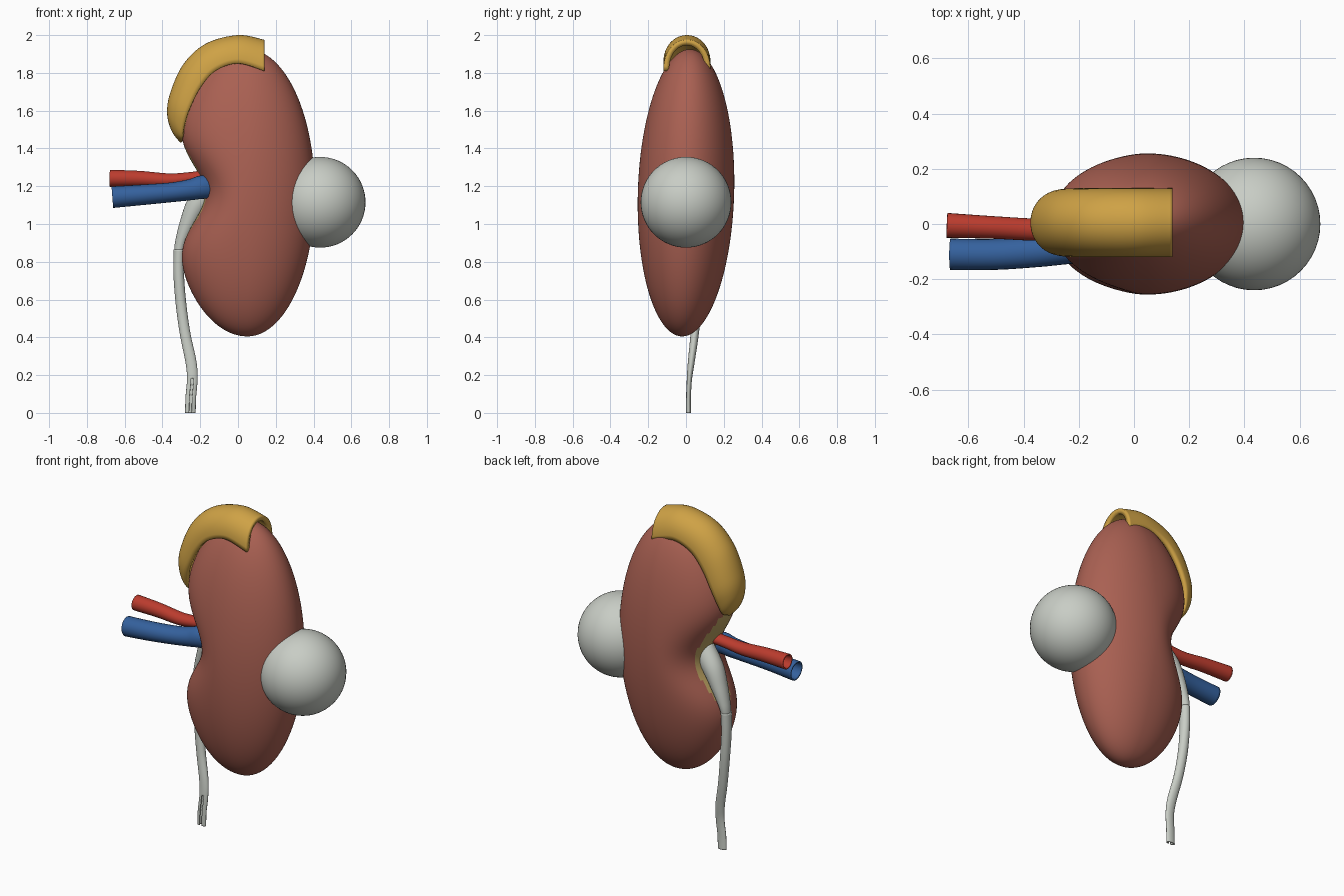
import bpy, math
from mathutils import Vector

cube = bpy.data.objects.get("Cube")
if cube:
    bpy.data.objects.remove(cube, do_unlink=True)


def material(name, rgb):
    m = bpy.data.materials.new(name)
    m.use_nodes = True
    m.diffuse_color = (*rgb, 1)
    bsdf = m.node_tree.nodes["Principled BSDF"]
    bsdf.inputs["Base Color"].default_value = (*rgb, 1)
    bsdf.inputs["Roughness"].default_value = 0.6
    return m


flesh = material("kidney brown red", (0.40, 0.118, 0.085))
fat = material("hilum tan", (0.50, 0.36, 0.12))
gold = material("adrenal gold", (0.62, 0.36, 0.06))
grey = material("pale grey", (0.58, 0.61, 0.56))
red = material("artery red", (0.50, 0.045, 0.027))
blue = material("vein blue", (0.035, 0.12, 0.34))


def smooth_path(keys, steps=8):
    """Catmull-Rom samples through tuples of any length."""
    pts = [keys[0], *keys, keys[-1]]
    out = []
    for p0, p1, p2, p3 in zip(pts, pts[1:], pts[2:], pts[3:]):
        for i in range(steps):
            t = i / steps
            out.append([b + 0.5 * t * (c - a + t * (2*a - 5*b + 4*c - d + t * (3*(b - c) + d - a)))
                        for a, b, c, d in zip(p0, p1, p2, p3)])
    return out + [list(keys[-1])]


def finish(obj, angle=40):
    bpy.ops.object.select_all(action="DESELECT")
    obj.select_set(True)
    bpy.context.view_layer.objects.active = obj
    bpy.ops.object.shade_smooth_by_angle(angle=math.radians(angle))
    return obj


def loft(name, rings, mats, closed=True, caps=False, keep=None):
    """Skin a list of equal rings of points."""
    n = len(rings[0])
    verts = [p for ring in rings for p in ring]
    faces = []
    for i in range(len(rings) - 1):
        for j in range(n if closed else n - 1):
            k = (j + 1) % n
            if keep is None or keep(i, j):
                faces.append((i*n + j, i*n + k, (i+1)*n + k, (i+1)*n + j))
    if caps:
        faces.append(tuple(reversed(range(n))))
        faces.append(tuple(range(len(verts) - n, len(verts))))
    mesh = bpy.data.meshes.new(name)
    mesh.from_pydata(verts, [], faces)
    for m in mats:
        mesh.materials.append(m)
    obj = bpy.data.objects.new(name, mesh)
    bpy.context.collection.objects.link(obj)
    return finish(obj)


def tube(name, keys, mat, sides=24, wall=0.008, slit=None):
    """Hollow oval tube; keys are x, y, z, in-plane radius, depth radius."""
    path = smooth_path(keys)
    rings = []
    for i, (x, y, z, ra, rb) in enumerate(path):
        t = Vector(path[min(i + 1, len(path) - 1)][:3]) - Vector(path[max(i - 1, 0)][:3])
        a = Vector((0, 1, 0)).cross(t).normalized()
        b = t.cross(a).normalized()
        rings.append([Vector((x, y, z)) + a * ra * math.cos(w) + b * rb * math.sin(w)
                      for w in (math.tau * j / sides for j in range(sides))])

    def keep(i, j):
        if slit is None or path[i][2] > slit:
            return True
        return rings[i][j].y + rings[i][(j + 1) % sides].y > 2 * (path[i][1] - path[i][4] * 0.93)
    obj = loft(name, rings, [mat], keep=keep)
    shell = obj.modifiers.new("wall", "SOLIDIFY")
    shell.thickness = wall
    shell.offset = -1
    return obj


# Kidney: stacked egg-shaped sections, pinched on the right for the hilum
MID, HALF, AXIS = 1.165, 0.76, 0.05


def power(v, p):
    return math.copysign(abs(v) ** p, v)


rings = []
ROWS, SIDES = 96, 96
for i in range(ROWS + 1):
    th = 0.02 + (math.pi - 0.04) * i / ROWS
    z, s = MID - HALF * math.cos(th), math.sin(th)
    dip = math.exp(-((z - 1.16) / 0.23) ** 2)
    ring = []
    for j in range(SIDES):
        w = math.tau * j / SIDES
        c = math.cos(w)
        reach = 0.357 if c > 0 else 0.41 - 0.185 * dip
        x = AXIS + reach * s * power(c, 1.05 if c > 0 else 0.88)
        y = 0.255 * s * math.sin(w) - 0.02 * math.cos(th)
        ring.append((x, y, z))
    rings.append(ring)
kidney = loft("kidney", rings, [flesh, fat], caps=True)
for f in kidney.data.polygons:
    c = f.center
    if c.x < 0 and ((c.y - 0.025) / 0.10) ** 2 + ((c.z - 1.17) / 0.29) ** 2 < 1:
        f.material_index = 1

# Adrenal gland: arched shell following the upper right of the kidney
# keys: crest x, crest z, rim x, rim z, half width
arch = [(0.14, 1.975, 0.14, 1.81, 0.125), (0.0, 2.0, 0.0, 1.85, 0.125),
        (-0.17, 1.955, -0.12, 1.81, 0.125), (-0.29, 1.845, -0.20, 1.72, 0.125),
        (-0.36, 1.69, -0.26, 1.60, 0.12), (-0.375, 1.58, -0.285, 1.52, 0.10),
        (-0.35, 1.49, -0.295, 1.46, 0.07), (-0.305, 1.43, -0.295, 1.435, 0.02)]
rings = []
for cx, cz, rx, rz, half in smooth_path(arch):
    ring = []
    for j in range(25):
        w = math.pi * j / 24
        k = math.sin(w) ** 0.9
        ring.append((rx + (cx - rx) * k, 0.005 - half * math.cos(w), rz + (cz - rz) * k))
    rings.append(ring)
gland = loft("adrenal_gland", rings, [gold], closed=False)
shell = gland.modifiers.new("thickness", "SOLIDIFY")
shell.thickness = 0.03
centre = Vector((0, 0, 1.5))
face = gland.data.polygons[len(gland.data.polygons) // 3]
shell.offset = -1 if face.normal.dot(face.center - centre) > 0 else 1

# Round cyst on the outer side
bpy.ops.mesh.primitive_uv_sphere_add(segments=48, ring_count=32, radius=0.24,
                                     location=(0.435, 0, 1.115))
cyst = bpy.context.object
cyst.name = "cyst"
cyst.data.materials.append(grey)
finish(cyst)

# Blood vessels
tube("artery", [(-0.678, -0.005, 1.242, 0.045, 0.045), (-0.52, -0.012, 1.24, 0.041, 0.041),
                (-0.37, -0.02, 1.232, 0.036, 0.04), (-0.26, -0.02, 1.242, 0.032, 0.038),
                (-0.13, -0.01, 1.26, 0.032, 0.038)], red)
tube("vein", [(-0.665, -0.11, 1.142, 0.057, 0.057), (-0.5, -0.11, 1.155, 0.054, 0.056),
              (-0.35, -0.10, 1.168, 0.052, 0.056), (-0.25, -0.09, 1.182, 0.056, 0.056),
              (-0.19, -0.085, 1.195, 0.062, 0.055), (-0.12, -0.07, 1.2, 0.062, 0.05)], blue)

# Renal pelvis funnel and ureter
tube("renal_pelvis", [(-0.14, 0.03, 1.18, 0.075, 0.06), (-0.215, 0.045, 1.10, 0.06, 0.06),
                      (-0.265, 0.055, 1.0, 0.045, 0.05), (-0.30, 0.06, 0.91, 0.032, 0.038),
                      (-0.312, 0.06, 0.86, 0.026, 0.032)], grey)
tube("ureter", [(-0.312, 0.06, 0.865, 0.029, 0.034), (-0.314, 0.06, 0.74, 0.028, 0.03),
                (-0.302, 0.058, 0.58, 0.028, 0.026), (-0.28, 0.046, 0.42, 0.028, 0.022),
                (-0.249, 0.028, 0.27, 0.029, 0.018), (-0.242, 0.018, 0.18, 0.028, 0.014),
                (-0.25, 0.013, 0.08, 0.028, 0.013), (-0.252, 0.013, 0.0, 0.028, 0.013)],
     grey, wall=0.005, slit=0.19)
